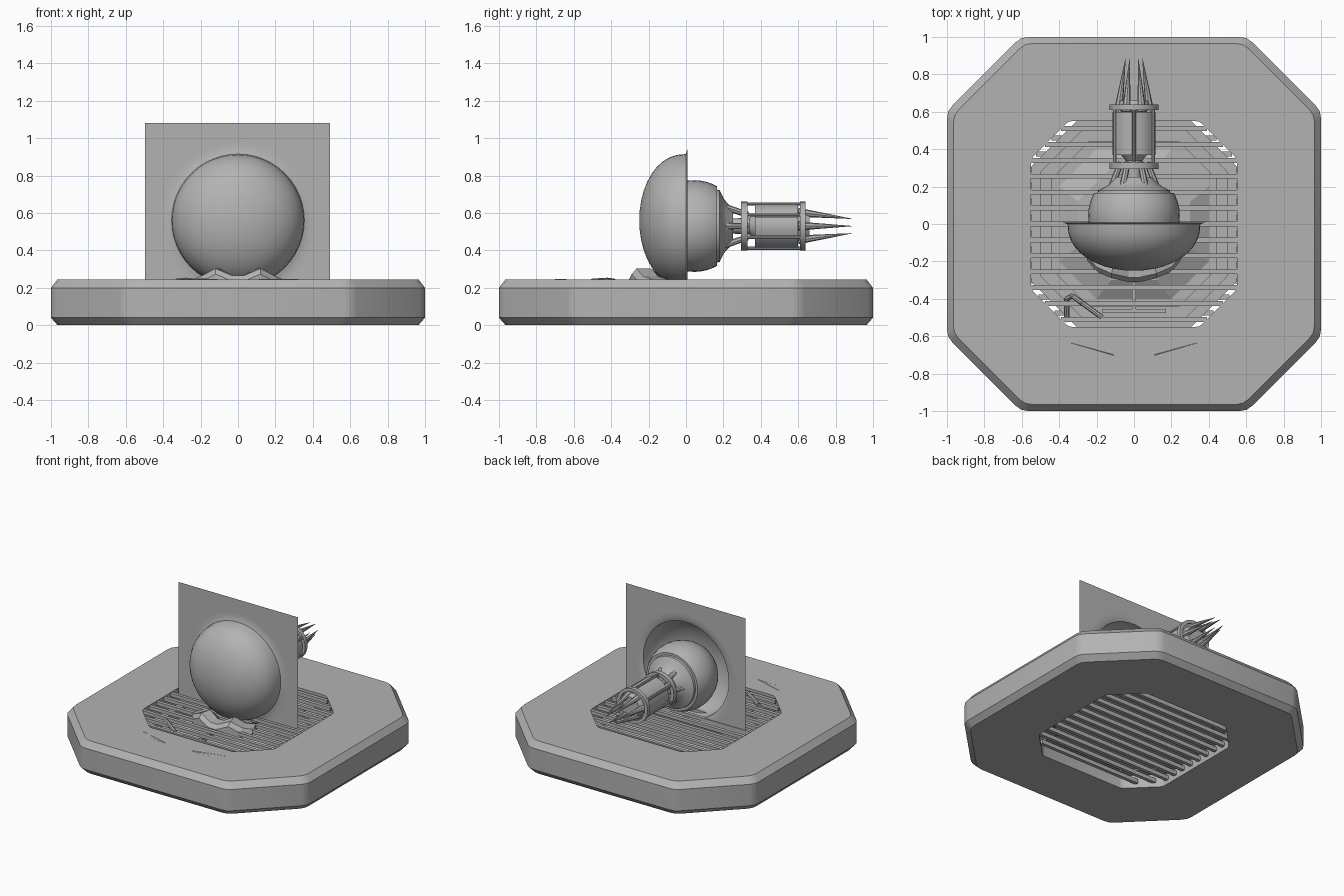
import bpy, bmesh
from math import sin, cos, pi, radians
from mathutils import Vector

if "Cube" in bpy.data.objects:
    bpy.data.objects.remove(bpy.data.objects["Cube"])

grey = bpy.data.materials.new("dark_grey")
grey.diffuse_color = (.45, .45, .45, 1)
grey.use_nodes = True
grey.node_tree.nodes["Principled BSDF"].inputs["Base Color"].default_value = grey.diffuse_color


def finish(bm, name, smooth=None):
    bmesh.ops.recalc_face_normals(bm, faces=bm.faces)
    me = bpy.data.meshes.new(name)
    bm.to_mesh(me)
    bm.free()
    me.materials.append(grey)
    ob = bpy.data.objects.new(name, me)
    bpy.context.collection.objects.link(ob)
    if smooth:
        bpy.ops.object.select_all(action='DESELECT')
        bpy.context.view_layer.objects.active = ob
        ob.select_set(True)
        bpy.ops.object.shade_smooth_by_angle(angle=radians(smooth))
    return ob


def skin(bm, rings, loop=False):
    vs = [[bm.verts.new(p) for p in r] for r in rings]
    pairs = list(zip(vs, vs[1:])) + ([(vs[-1], vs[0])] if loop else [])
    for a, b in pairs:
        n = len(a)
        for i in range(n):
            j = (i + 1) % n
            bm.faces.new((a[i], a[j], b[j], b[i]))
    return vs


def octagon(h, c, z, r=0.0):
    """Square of half-size h with corners cut at c; r softens each vertex."""
    raw = [Vector(p) for p in ((h, -c), (h, c), (c, h), (-c, h),
                               (-h, c), (-h, -c), (-c, -h), (c, -h))]
    out = []
    for i, p in enumerate(raw):
        if r:
            q0 = p + (raw[i - 1] - p).normalized() * r
            q1 = p + (raw[(i + 1) % 8] - p).normalized() * r
            out += [q0, (q0 + q1) / 4 + p / 2, q1]
        else:
            out.append(p)
    return [(p.x, p.y, z) for p in out]


def oct_ring(name, outer, inner, z0, z1):
    bm = bmesh.new()
    skin(bm, [octagon(*outer, z0), octagon(*outer, z1),
              octagon(*inner, z1), octagon(*inner, z0)], True)
    return finish(bm, name)


def box(bm, x0, x1, y0, y1, z0, z1):
    r = bmesh.ops.create_cube(bm, size=1)
    for v in r['verts']:
        v.co = ((x0 + x1) / 2 + v.co.x * (x1 - x0), (y0 + y1) / 2 + v.co.y * (y1 - y0),
                (z0 + z1) / 2 + v.co.z * (z1 - z0))


def ring(r, y, cz, n):
    return [(r * cos(2 * pi * i / n), y, cz + r * sin(2 * pi * i / n)) for i in range(n)]


def lathe(name, prof, cz, n=32, loop=False):
    bm = bmesh.new()
    skin(bm, [ring(r, y, cz, n) for r, y in prof], loop)
    bmesh.ops.remove_doubles(bm, verts=bm.verts, dist=1e-5)
    return finish(bm, name, 35)


def rod(bm, a, b, r0, r1, n=8):
    a, b = Vector(a), Vector(b)
    q = (b - a).to_track_quat('Z', 'Y')
    rs = [[p + q @ Vector((r * cos(2 * pi * i / n), r * sin(2 * pi * i / n), 0))
           for i in range(n)] for p, r in ((a, r0), (b, r1))]
    vs = skin(bm, rs)
    for ends in vs:
        bm.faces.new(ends)


# Bevelled base with a through opening
bm = bmesh.new()
skin(bm, [octagon(.965, .585, 0, .04), octagon(1, .605, .04, .04), octagon(1, .605, .2, .04),
          octagon(.965, .585, .245, .04), octagon(.55, .35, .245, .02),
          octagon(.55, .35, 0, .02)], True)
finish(bm, "base", 30)

# Grille slats, upper and lower layers, clipped to the cut corners
for name, z0, z1, off in (("upper_slats", .215, .24, 0), ("lower_slats", .03, .06, .035)):
    bm = bmesh.new()
    for k in range(-6, 7):
        y = k * .085 + off
        if abs(y) > .54:
            continue
        w = min(.55, .9 - abs(y))
        box(bm, -w, w, y - .013, y + .013, z0, z1)
    finish(bm, name)

# Stacked frames and floor under the grille
oct_ring("outer_frame", (.548, .31), (.48, .28), .08, .13)
oct_ring("inner_frame", (.5, .28), (.44, .24), .1, .17)
bm = bmesh.new()
rings = [octagon(.5, .25, .085), octagon(.5, .25, .1), octagon(.4, .2, .1), octagon(.3, .12, .16)]
vs = skin(bm, rings)
bm.faces.new(vs[0])
bm.faces.new(vs[-1])
finish(bm, "well_floor")

# Reflector: curved shell flaring into a thin square sheet
N, CZ = 48, .56
bm = bmesh.new()
prof = [(.355 * sin(t * pi / 20), -.25 * cos(t * pi / 20) ** .9 if t < 10 else 0) for t in range(11)]
prof += [(.37, .004), (.385, .008), (.42, .008)]
rings = [ring(r, y, CZ, N) for r, y in prof]
square = []
for i in range(N):
    c, s = cos(2 * pi * i / N), sin(2 * pi * i / N)
    m = max(abs(c), abs(s))
    square.append((-.003 + .495 * c / m, .008, .575 + .505 * s / m))
skin(bm, rings + [square])
bmesh.ops.remove_doubles(bm, verts=bm.verts, dist=1e-5)
finish(bm, "reflector_sheet", 60)

# Ball housing behind the reflector, with collar and neck
BZ = .53
ball = [(.245 * sin(a), .045 - .245 * cos(a)) for a in [pi * t / 22 for t in range(15)]]
ball += [(.213, .165), (.195, .165), (.192, .18), (.15, .2), (.13, .215), (.095, .25), (0, .25)]
lathe("ball_housing", ball, BZ, 32)

# Cage end rings and core
for nm, y0, y1 in (("cage_ring_front", .295, .33), ("cage_ring_back", .61, .64)):
    lathe(nm, [(.13, y0), (.13, y1), (.105, y1), (.105, y0)], BZ, 24, True)
lathe("cage_core", [(0, .24), (.04, .24), (.045, .34), (.07, .37), (.07, .6), (.09, .62),
                    (.075, .66), (0, .66)], BZ, 16)


def polar(r, a, y):
    return (r * cos(a), y, BZ + r * sin(a))


# Neck struts, cage rods, spikes
for nm, ph, r0, y0, r1, y1, w0, w1 in (("neck_struts", 0, .12, .2, .07, .33, .018, .016),
                                       ("cage_rods", .5, .118, .31, .118, .62, .009, .009),
                                       ("spikes", 0, .085, .6, .045, .885, .024, .001)):
    bm = bmesh.new()
    for k in range(6):
        a = pi / 3 * (k + ph)
        rod(bm, polar(r0, a, y0), polar(r1, a, y1), w0, w1)
    finish(bm, nm, 40)

# Curved panels inside the cage
bm = bmesh.new()
for k in range(6):
    mid = k * pi / 3
    secs = []
    for j in range(5):
        a = mid + (j - 2) * .22
        secs.append([polar(.116, a, .37), polar(.116, a, .6), polar(.1, a, .6), polar(.1, a, .37)])
    vs = skin(bm, secs)
    bm.faces.new(vs[0])
    bm.faces.new(vs[-1])
finish(bm, "cage_panels", 40)

# Faceted cradle under the front of the shell
bm = bmesh.new()
secs = []
half = ((.25, -.17, .242), (.2, -.23, .262), (.12, -.265, .303), (.03, -.285, .265))
for x, yo, top in [(-x, y, z) for x, y, z in half] + list(reversed(half)):
    secs.append([(x, yo - .025, .2), (x, yo - .025, top - .03), (x, yo, top),
                 (x * .85, yo + .08, top), (x * .8, yo + .13, .23), (x * .8, yo + .13, .2)])
vs = skin(bm, secs)
bm.faces.new(vs[0])
bm.faces.new(vs[-1])
finish(bm, "cradle")

# Small bent pipe at the front left of the grille
bm = bmesh.new()
pts = [(-.36, -.52, .15), (-.36, -.4, .2), (-.33, -.385, .235), (-.28, -.42, .24), (-.17, -.5, .235)]
for a, b in zip(pts, pts[1:]):
    rod(bm, a, b, .014, .014)
finish(bm, "pipe", 40)

# Central bracket and thin scribed trim on the base
bm = bmesh.new()
box(bm, -.17, .17, -.475, -.455, .18, .213)
box(bm, -.09, .09, -.525, -.505, .2, .245)
box(bm, -.012, .012, -.46, -.3, .18, .213)
finish(bm, "front_bracket")
bm = bmesh.new()
for s in (-1, 1):
    rod(bm, (s * .34, -.635, .244), (s * .11, -.7, .244), .0015, .003, 4)
    rod(bm, (s * .34, -.7, .243), (s * .11, -.7, .244), .0015, .002, 4)
finish(bm, "front_trim")
